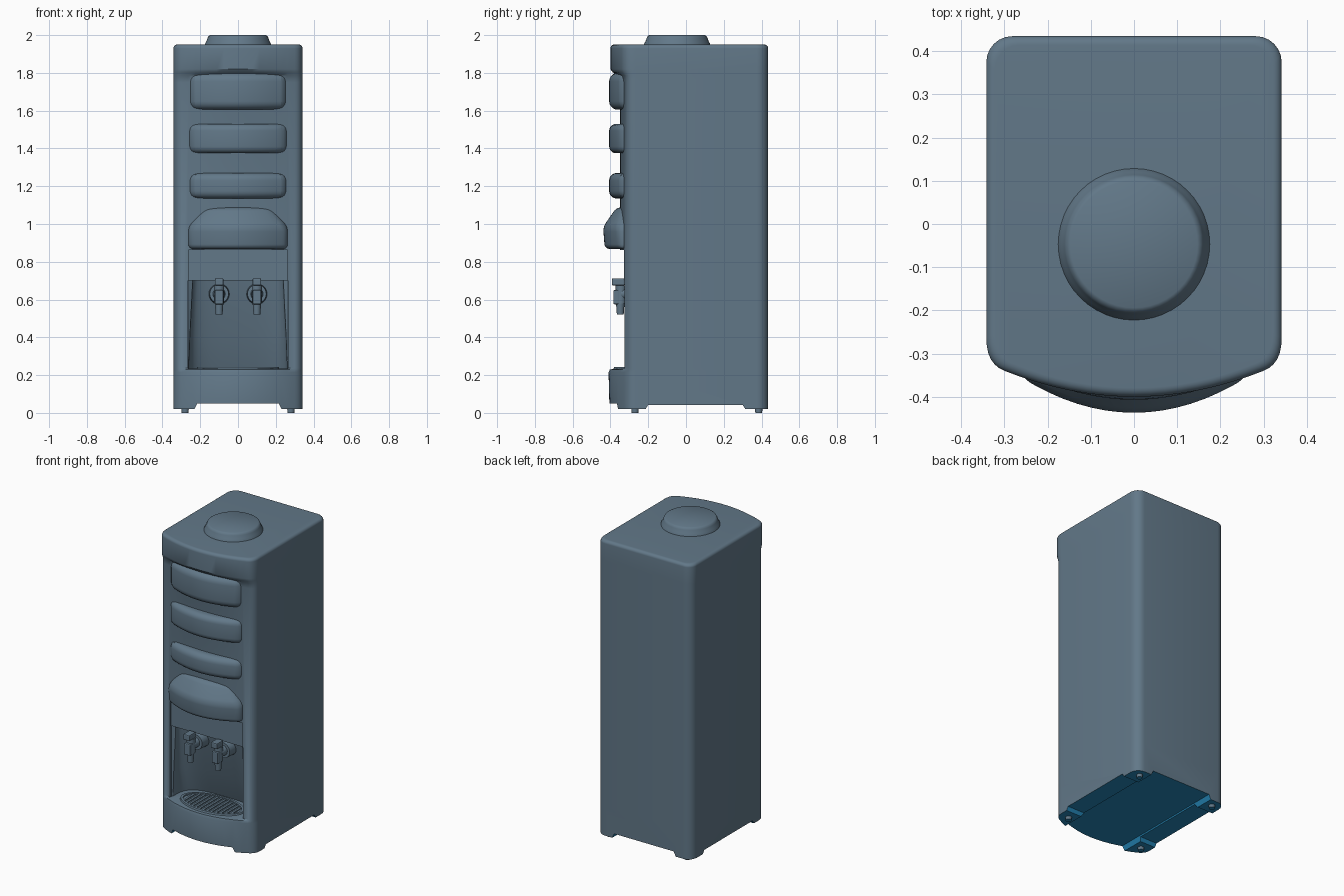
import bpy, bmesh, math
from mathutils import Matrix, Vector

if "Cube" in bpy.data.objects:
    bpy.data.objects.remove(bpy.data.objects["Cube"])


def material(name, rgb):
    m = bpy.data.materials.new(name)
    m.diffuse_color = (*rgb, 1)
    m.use_nodes = True
    m.node_tree.nodes["Principled BSDF"].inputs["Base Color"].default_value = m.diffuse_color
    return m


GREY = material("blue_grey_plastic", (0.122, 0.188, 0.248))
BLUE = material("underside_blue", (0.018, 0.24, 0.48))


def finish(name, bm, mat=GREY):
    bmesh.ops.recalc_face_normals(bm, faces=bm.faces)
    me = bpy.data.meshes.new(name)
    bm.to_mesh(me)
    bm.free()
    ob = bpy.data.objects.new(name, me)
    bpy.context.collection.objects.link(ob)
    me.materials.append(mat)
    return ob


def activate(ob):
    bpy.ops.object.select_all(action='DESELECT')
    ob.select_set(True)
    bpy.context.view_layer.objects.active = ob


def smooth(ob, deg=35):
    activate(ob)
    bpy.ops.object.shade_smooth_by_angle(angle=math.radians(deg))


def loft(name, rings):
    """Closed skin through equal-length rings, capped at both ends."""
    bm = bmesh.new()
    vs = [[bm.verts.new(p) for p in r] for r in rings]
    n = len(vs[0])
    for a, b in zip(vs, vs[1:]):
        for i in range(n):
            j = (i + 1) % n
            bm.faces.new((a[i], a[j], b[j], b[i]))
    bm.faces.new(vs[0])
    bm.faces.new(vs[-1])
    return finish(name, bm)


def cylinder(name, r, p, q, r2=None, segs=24):
    p, q = Vector(p), Vector(q)
    bm = bmesh.new()
    rot = (q - p).to_track_quat('Z', 'Y').to_matrix().to_4x4()
    bmesh.ops.create_cone(bm, cap_ends=True, segments=segs, radius1=r,
                          radius2=r if r2 is None else r2, depth=(q - p).length,
                          matrix=Matrix.Translation((p + q) / 2) @ rot)
    ob = finish(name, bm)
    smooth(ob)
    return ob


def box(name, lo, hi, bevel=0):
    lo, hi = Vector(lo), Vector(hi)
    bm = bmesh.new()
    bmesh.ops.create_cube(bm, size=1, matrix=Matrix.Translation((lo + hi) / 2)
                          @ Matrix.Diagonal((*(hi - lo), 1)))
    if bevel:
        bmesh.ops.bevel(bm, geom=bm.edges[:], offset=bevel, segments=2,
                        profile=0.5, affect='EDGES')
    return finish(name, bm)


def cut(ob, cutter):
    cutter.hide_render = True
    mod = ob.modifiers.new("cut", 'BOOLEAN')
    mod.operation, mod.solver, mod.object = 'DIFFERENCE', 'EXACT', cutter
    activate(ob)
    bpy.ops.object.modifier_apply(modifier=mod.name)
    bpy.data.objects.remove(cutter, do_unlink=True)


def outline(z, ye, yc, inset=0.0):
    """Cabinet cross-section: rounded back corners and a bowed front."""
    half = []
    for i in range(9):                       # bowed front, centre to edge
        x = 0.30 * i / 8
        half.append((x, yc + (ye - yc) * (x / 0.30) ** 2))
    a, c = (0.30, ye), (0.342, -0.265)
    b = (0.342, min(ye + 0.04 * 2 * (ye - yc) / 0.30, -0.275))
    for i in range(1, 7):                    # front corner
        t = i / 6
        half.append(tuple((1-t)**2*a[k] + 2*t*(1-t)*b[k] + t*t*c[k] for k in (0, 1)))
    for i in range(7):                       # back corner
        t = math.pi / 2 * i / 6
        half.append((0.282 + 0.06 * math.cos(t), 0.375 + 0.06 * math.sin(t)))
    pts = half + [(-x, y) for x, y in reversed(half[1:])]
    return [(x * (1 - inset / 0.34), 0.015 + (y - 0.015) * (1 - inset / 0.41), z)
            for x, y in pts]


# Cabinet shell: bulging base, recessed middle, overhanging top with soft rim
top = [outline(1.93 + 0.02 * math.sin(math.radians(a)), -0.34, -0.40,
               0.02 * (1 - math.cos(math.radians(a)))) for a in range(0, 91, 15)]
cabinet = loft("cabinet", [
    outline(0.02, -0.328, -0.405), outline(0.215, -0.328, -0.41),
    outline(0.23, -0.326, -0.403), outline(0.237, -0.32, -0.35),
    outline(1.75, -0.32, -0.35), outline(1.785, -0.324, -0.36),
    outline(1.803, -0.336, -0.388), outline(1.82, -0.34, -0.40)] + top)

# Cut-outs between the four corner legs
prof = [(-0.25, -0.02), (-0.215, 0.05), (0.215, 0.05), (0.25, -0.02)]
cut(cabinet, loft("leg_cut_y", [[(x, y, z) for x, z in prof] for y in (-0.6, 0.6)]))
prof = [(-0.24, -0.02), (-0.2, 0.042), (0.3, 0.042), (0.34, -0.02)]
cut(cabinet, loft("leg_cut_x", [[(x, y, z) for y, z in prof] for x in (-0.5, 0.5)]))


# Dispensing niche with a curved back wall, and a shallow header above it
def niche_ring(z, hw, yb):
    pts = [(0.265, -0.5), (0.265, -0.31)]
    for i in range(17):
        t = math.pi * i / 16
        c, s = math.cos(t), math.sin(t)
        pts.append((hw * math.copysign(abs(c) ** 0.6, c),
                    -0.30 + (yb + 0.30) * abs(s) ** 0.6))
    return [(x, y, z) for x, y in pts + [(-0.265, -0.31), (-0.265, -0.5)]]


cut(cabinet, loft("niche_cut", [niche_ring(0.234, 0.26, -0.13),
                                niche_ring(0.40, 0.255, -0.19),
                                niche_ring(0.70, 0.24, -0.25)]))
cut(cabinet, box("header_cut", (-0.262, -0.5, 0.69), (0.262, -0.318, 0.862)))

# Underside gets its own colour
cabinet.data.materials.append(BLUE)
for p in cabinet.data.polygons:
    if p.center.z < 0.06 and p.normal.z < -0.3:
        p.material_index = 1
smooth(cabinet, 32)

# Bottle collar on top
rings = []
for r, z in [(0.177, 1.94), (0.175, 1.954), (0.168, 1.965), (0.161, 1.985),
             (0.156, 1.995), (0.147, 2.0)]:
    rings.append([(r * math.cos(t * math.pi / 24), -0.047 + r * math.sin(t * math.pi / 24), z)
                  for t in range(48)])
smooth(loft("bottle_collar", rings), 50)


# Bowed pillow-shaped front ribs
def rib(name, sections, bevel, k=1.0):
    rings = []
    for z, hw, yc in sections:
        front = [(hw * i / 8, yc + k * (hw * i / 8) ** 2, z) for i in range(-8, 9)]
        rings.append(front + [(hw, -0.27, z), (-hw, -0.27, z)])
    ob = loft(name, rings)
    m = ob.modifiers.new("round", 'BEVEL')
    m.width, m.segments, m.limit_method = bevel, 5, 'ANGLE'
    m.angle_limit, m.use_clamp_overlap = math.radians(28), False
    activate(ob)
    bpy.ops.object.modifier_apply(modifier=m.name)
    smooth(ob, 45)


for i, (z0, z1, b) in enumerate([(1.605, 1.80, 0.045), (1.375, 1.53, 0.036),
                                 (1.135, 1.27, 0.04)]):
    rib(f"front_rib_{i + 1}", [(z0, 0.262, -0.407), (z1, 0.262, -0.407)], b)
rib("large_front_rib", [(0.868, 0.263, -0.43), (0.985, 0.263, -0.439),
                        (1.088, 0.175, -0.368)], 0.025, 1.2)

# Two taps
for side, x in (("left", -0.1), ("right", 0.1)):
    cylinder(f"{side}_tap_flange", 0.055, (x, -0.23, 0.63), (x, -0.30, 0.63), 0.05)
    cylinder(f"{side}_tap_stem", 0.034, (x, -0.29, 0.63), (x, -0.345, 0.63), 0.028)
    cylinder(f"{side}_tap_barrel", 0.027, (x, -0.345, 0.58), (x, -0.345, 0.675))
    cylinder(f"{side}_tap_spout", 0.018, (x, -0.348, 0.52), (x, -0.348, 0.60), 0.024)
    box(f"{side}_tap_paddle", (x - 0.023, -0.385, 0.575), (x + 0.023, -0.35, 0.65), 0.006)
    box(f"{side}_tap_lever", (x - 0.023, -0.393, 0.675), (x + 0.023, -0.325, 0.712), 0.006)

# Oval drip grille: rim and slats
rim = []
for t in range(41):
    a = 2 * math.pi * t / 40
    rim.append([((0.2 + d) * math.cos(a), -0.265 + (0.1 + d) * math.sin(a), z)
                for d, z in ((0, 0.23), (0, 0.243), (0.015, 0.243), (0.02, 0.23))])
smooth(loft("drip_tray_rim", rim))
for i in range(-6, 7):
    x = i * 0.028
    d = 0.1 * math.sqrt(1 - (x / 0.2) ** 2)
    box(f"drip_slat_{i + 7}", (x - 0.007, -0.265 - d, 0.228), (x + 0.007, -0.265 + d, 0.24))

# Small feet, blue only underneath
for x in (-0.28, 0.28):
    for y in (-0.27, 0.385):
        foot = cylinder("foot", 0.018, (x, y, 0), (x, y, 0.03), 0.02, 16)
        foot.data.materials.append(BLUE)
        for p in foot.data.polygons:
            p.material_index = 1 if p.normal.z < -0.5 else 0
